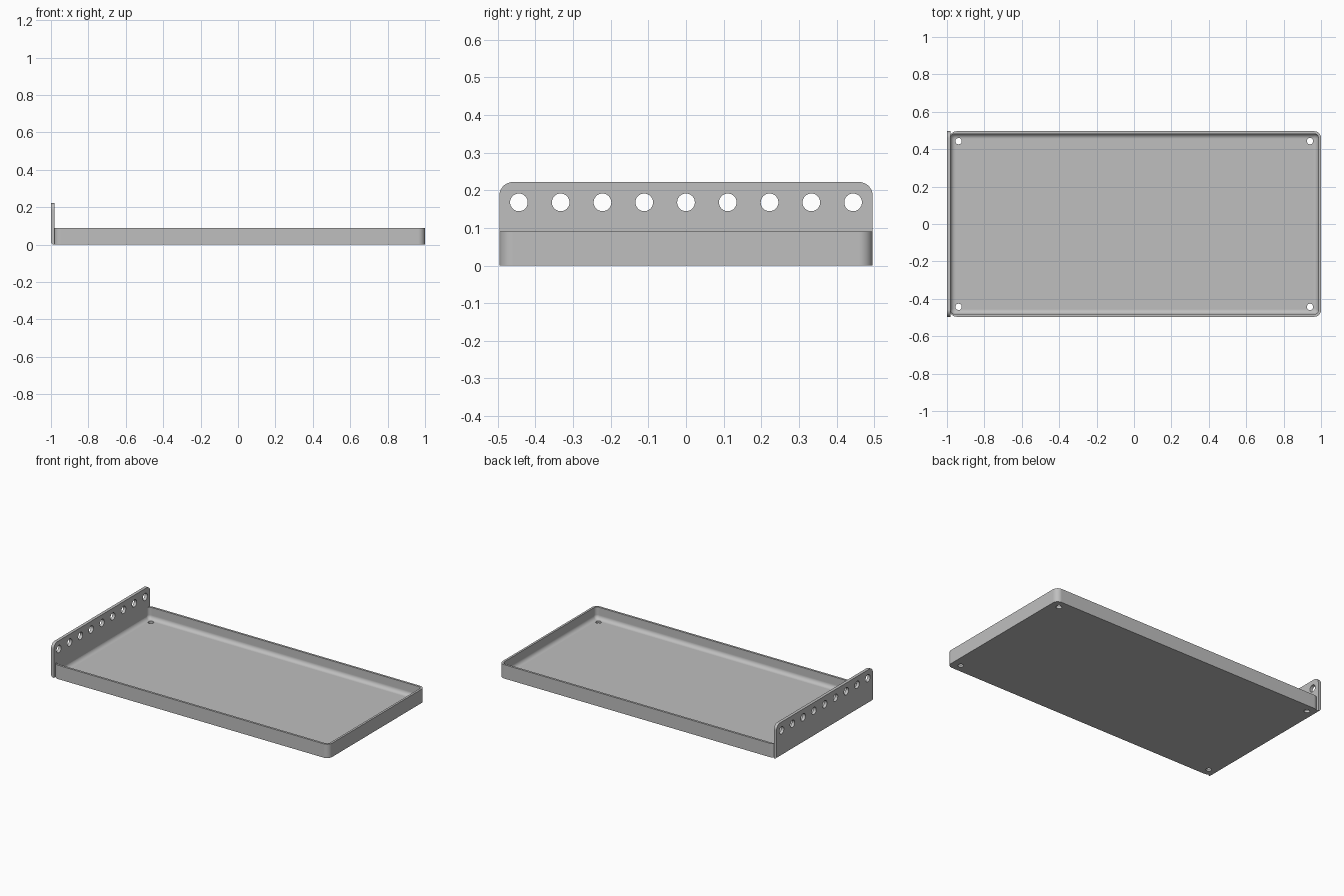
import bpy, bmesh, math
from mathutils import Matrix

cube = bpy.data.objects.get("Cube")
if cube:
    bpy.data.objects.remove(cube, do_unlink=True)

metal = bpy.data.materials.new("grey_metal")
metal.use_nodes = True
GREY = (0.52, 0.52, 0.52, 1)
metal.diffuse_color = GREY
metal.node_tree.nodes["Principled BSDF"].inputs["Base Color"].default_value = GREY

HALF_Y = 0.496
WALL = 0.014
FLOOR = 0.014
FILLET = 0.026


def make_object(name, bm):
    bmesh.ops.recalc_face_normals(bm, faces=bm.faces[:])
    mesh = bpy.data.meshes.new(name)
    bm.to_mesh(mesh)
    bm.free()
    mesh.materials.append(metal)
    obj = bpy.data.objects.new(name, mesh)
    bpy.context.collection.objects.link(obj)
    return obj


def rounded_rect(x0, x1, y0, y1, r, steps=8):
    """Counter-clockwise outline with four rounded corners."""
    pts = []
    corners = [(x1 - r, y1 - r), (x0 + r, y1 - r), (x0 + r, y0 + r), (x1 - r, y0 + r)]
    for k, (cx, cy) in enumerate(corners):
        for i in range(steps + 1):
            a = math.pi / 2 * (k + i / steps)
            pts.append((cx + r * math.cos(a), cy + r * math.sin(a)))
    return pts


def drill(obj, centres, radius, rotation):
    """Cut round holes through a part."""
    bm = bmesh.new()
    for c in centres:
        bmesh.ops.create_cone(bm, cap_ends=True, segments=32, radius1=radius, radius2=radius,
                              depth=0.1, matrix=Matrix.Translation(c) @ rotation)
    cutter = make_object("hole_cutter", bm)
    cutter.hide_render = True
    mod = obj.modifiers.new("holes", "BOOLEAN")
    mod.operation = "DIFFERENCE"
    mod.solver = "EXACT"
    mod.object = cutter
    bpy.context.view_layer.objects.active = obj
    bpy.ops.object.modifier_apply(modifier=mod.name)
    bpy.data.objects.remove(cutter, do_unlink=True)


def finish(obj):
    """Smooth bends, crisp edges and level flats."""
    bpy.ops.object.select_all(action="DESELECT")
    obj.select_set(True)
    bpy.context.view_layer.objects.active = obj
    bpy.ops.object.shade_smooth_by_angle(angle=math.radians(30))
    mod = obj.modifiers.new("flat_normals", "WEIGHTED_NORMAL")
    mod.keep_sharp = True


# Tray: stacked rounded outlines, outside up, over the rim, down the inner fillet
def tray_loop(bm, z, left, inset, r):
    return [bm.verts.new((x, y, z)) for x, y in
            rounded_rect(left, 1 - inset, -HALF_Y + inset, HALF_Y - inset, r)]


bm = bmesh.new()
TOP, R = 0.09, 0.036
loops = [tray_loop(bm, 0, -0.985, 0, R), tray_loop(bm, TOP, -0.985, 0, R),
         tray_loop(bm, TOP, -0.981, WALL, R - WALL)]
for i in range(7):
    a = math.pi / 2 * i / 6
    d = FILLET * (1 - math.cos(a))
    z = FLOOR + FILLET * (1 - math.sin(a))
    loops.append(tray_loop(bm, z, -0.981 + d, WALL + d, max(R - WALL - d * 0.6, 0.004)))
for low, high in zip(loops, loops[1:]):
    n = len(low)
    for i in range(n):
        j = (i + 1) % n
        bm.faces.new((low[i], low[j], high[j], high[i]))
bm.faces.new(loops[0][::-1])
bm.faces.new(loops[-1])
tray = make_object("tray", bm)
drill(tray, [(x, y, 0) for x in (-0.938, 0.941) for y in (-0.443, 0.443)],
      0.017, Matrix.Identity(4))
finish(tray)

# Mounting plate: upright flange with rounded top corners and a rounded lower bend
bm = bmesh.new()
outline = [(y, z) for y, z in rounded_rect(-HALF_Y, HALF_Y, 0, 0.222, 0.036) if z > 0.1]
outline += [(-HALF_Y, 0), (HALF_Y, 0)]
face = bm.faces.new([bm.verts.new((-1, y, z)) for y, z in outline])
ext = bmesh.ops.extrude_face_region(bm, geom=[face])
bmesh.ops.translate(bm, vec=(0.02, 0, 0),
                    verts=[v for v in ext["geom"] if isinstance(v, bmesh.types.BMVert)])
bend = [e for e in bm.edges if all(v.co.z < 0.001 and v.co.x < -0.999 for v in e.verts)]
bmesh.ops.bevel(bm, geom=bend, offset=0.016, segments=6, profile=0.5, affect="EDGES")
plate = make_object("mounting_plate", bm)
drill(plate, [(-0.99, 0.111 * i, 0.168) for i in range(-4, 5)],
      0.0235, Matrix.Rotation(math.pi / 2, 4, "Y"))
finish(plate)
